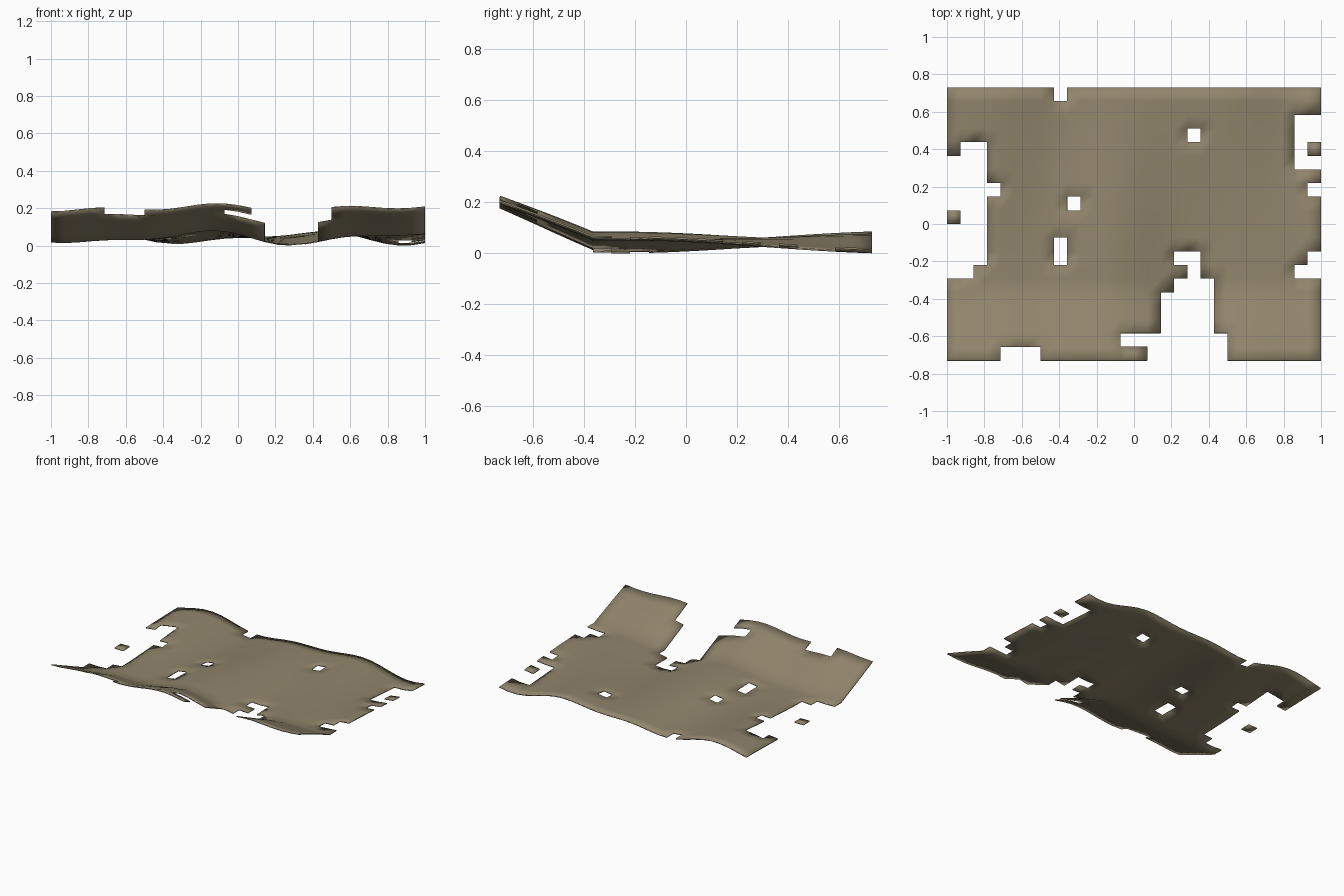
import bpy, bmesh, math

if "Cube" in bpy.data.objects:
    bpy.data.objects.remove(bpy.data.objects["Cube"])

NX, NY = 28, 20          # cells across and deep
W, D = 2.0, 1.46         # sheet size
THICK = 0.007

# missing rectangles as cell ranges: x0, x1, y0, y1 (end exclusive)
HOLES = [
    (8, 9, 19, 20), (18, 19, 16, 17), (9, 10, 11, 12), (8, 9, 7, 9),   # small holes
    (0, 3, 7, 16), (3, 4, 12, 13), (0, 2, 6, 7),                       # left tear
    (26, 28, 14, 18), (27, 28, 12, 13), (27, 28, 7, 8), (26, 28, 6, 7),  # right tears
    (4, 7, 0, 1), (15, 21, 0, 1), (13, 21, 1, 2), (16, 20, 2, 5),      # front tear
    (17, 20, 5, 6), (18, 19, 6, 7), (17, 19, 7, 8),
]
SCRAPS = {(0, 15), (0, 10), (27, 15)}   # cells left standing inside the tears


def is_hole(i, j):
    if (i, j) in SCRAPS:
        return False
    return any(a <= i < b and c <= j < d for a, b, c, d in HOLES)


def height(x, y):
    swell = -0.029 * math.cos(5.56 * (x - 0.35)) * math.cos(2.6 * (y + 0.3))
    ripple = 0.015 * math.cos(9.9 * (x - 0.55))
    flap = 0.425 * max(0.0, -0.365 - y)      # front strip bends upward
    return 0.042 + swell + ripple + flap


# rippled sheet made of the remaining cells
bm = bmesh.new()
grid = {}


def vert(i, j):
    if (i, j) not in grid:
        x, y = -W / 2 + W * i / NX, -D / 2 + D * j / NY
        grid[i, j] = bm.verts.new((x, y, height(x, y)))
    return grid[i, j]


for i in range(NX):
    for j in range(NY):
        if not is_hole(i, j):
            f = bm.faces.new([vert(i, j), vert(i + 1, j), vert(i + 1, j + 1), vert(i, j + 1)])
            f.smooth = True

# rest the lowest point on the ground
low = min(v.co.z for v in bm.verts) - THICK / 2
for v in bm.verts:
    v.co.z -= low

mesh = bpy.data.meshes.new("torn_cloth")
bm.to_mesh(mesh)
bm.free()
cloth = bpy.data.objects.new("torn_cloth", mesh)
bpy.context.collection.objects.link(cloth)

# cloth thickness
solid = cloth.modifiers.new("thickness", 'SOLIDIFY')
solid.thickness = THICK
solid.offset = 0

mat = bpy.data.materials.new("faded khaki")
mat.diffuse_color = (0.28, 0.235, 0.15, 1)
mat.use_nodes = True
mat.node_tree.nodes["Principled BSDF"].inputs["Base Color"].default_value = mat.diffuse_color
mesh.materials.append(mat)
